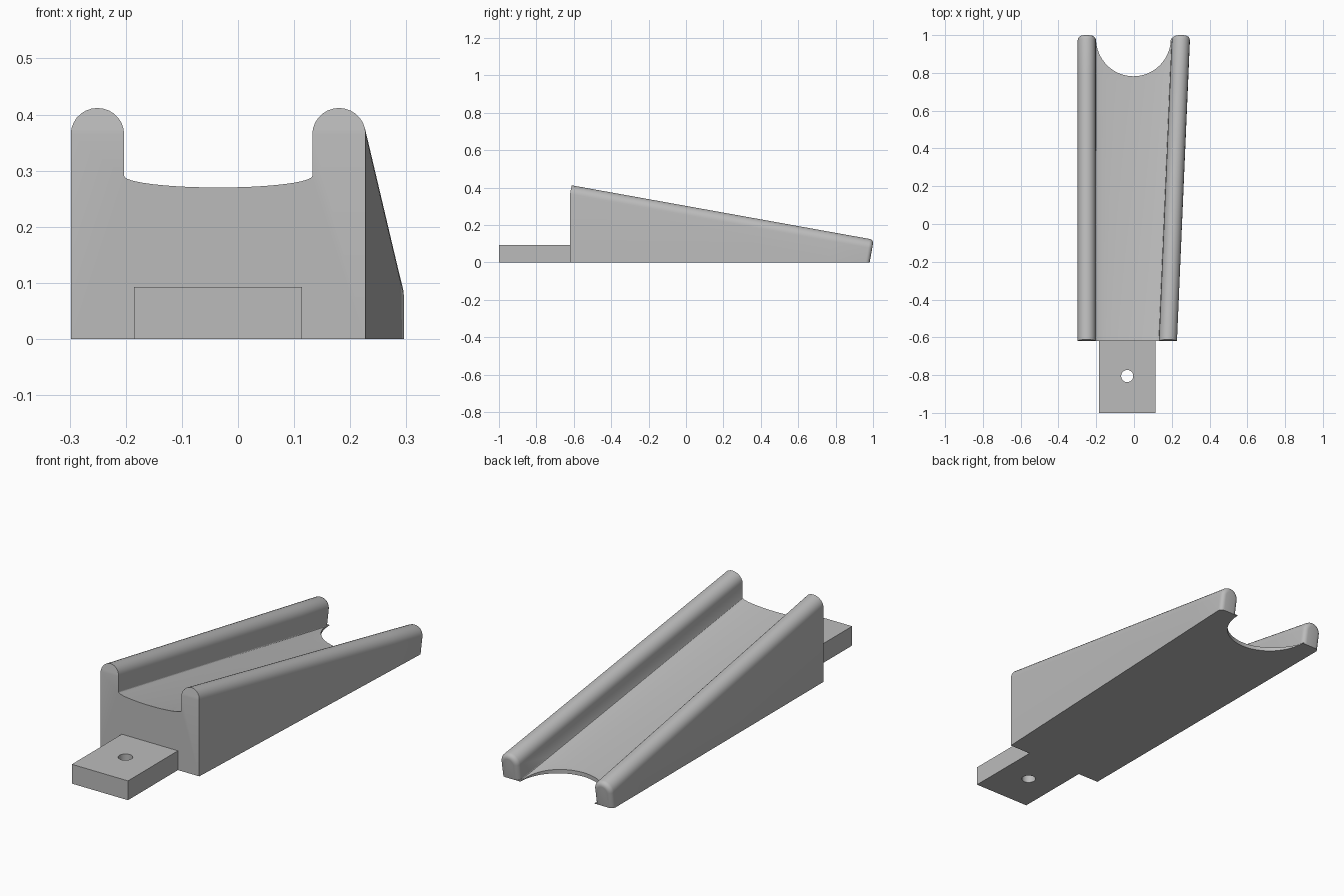
import bpy, bmesh
from math import sin, cos, pi, radians

cube = bpy.data.objects.get("Cube")
if cube:
    bpy.data.objects.remove(cube, do_unlink=True)

grey = bpy.data.materials.new("plain grey")
grey.use_nodes = True
colour = (0.5, 0.5, 0.5, 1)
grey.diffuse_color = colour
grey.node_tree.nodes["Principled BSDF"].inputs["Base Color"].default_value = colour

FRONT, BACK = -0.62, 0.982
SLOPE, RAIL_R, BEVEL = 0.18, 0.0475, 0.022
ARC, FLOOR = 14, 24


def make_object(name, bm):
    bmesh.ops.recalc_face_normals(bm, faces=bm.faces)
    mesh = bpy.data.meshes.new(name)
    bm.to_mesh(mesh)
    bm.free()
    mesh.materials.append(grey)
    obj = bpy.data.objects.new(name, mesh)
    bpy.context.collection.objects.link(obj)
    return obj


def cut_round(obj, centre, rx, ry):
    """Cut a vertical elliptical hole right through an object."""
    bm = bmesh.new()
    bmesh.ops.create_cone(bm, cap_ends=True, segments=64, radius1=1, radius2=1, depth=1)
    bmesh.ops.scale(bm, vec=(rx, ry, 1), verts=bm.verts)
    bmesh.ops.translate(bm, vec=(*centre, 0), verts=bm.verts)
    cutter = make_object("cutter", bm)
    cutter.hide_render = True
    mod = obj.modifiers.new("cut", 'BOOLEAN')
    mod.operation, mod.solver, mod.object = 'DIFFERENCE', 'EXACT', cutter
    select(obj)
    bpy.ops.object.modifier_apply(modifier=mod.name)
    bpy.data.objects.remove(cutter, do_unlink=True)


def select(obj):
    bpy.ops.object.select_all(action='DESELECT')
    obj.select_set(True)
    bpy.context.view_layer.objects.active = obj


def section(y0, lean, inset=0.0):
    """One cross-section: base corner, rail, channel floor, rail, base corner."""
    drop = lambda z: (z - SLOPE * (y0 - FRONT)) / (1 + SLOPE * lean)
    shift = 0.069 * (y0 - FRONT) / (BACK - FRONT)
    left, right = -0.2505, 0.18 + shift
    r = RAIL_R - inset
    spring = drop(0.365)

    def place(x, z):
        return (x, y0 + lean * z, z)

    def rail(cx):
        pts = []
        for i in range(ARC + 1):
            a = pi - pi * i / ARC
            x, y, z = place(cx + r * cos(a), spring)
            pts.append((x, y + r * sin(a) * 0.177, z + r * sin(a) * 0.984))
        return pts

    x0, x1 = left + r, right - r
    floor = []
    for i in range(FLOOR + 1):
        a = pi * i / FLOOR
        x = (x0 + x1) / 2 - (x1 - x0) / 2 * cos(a)
        floor.append(place(x, max(0.003, drop(0.291 - 0.021 * sin(a)))))
    return ([place(left - r, 0)] + rail(left) + floor + rail(right)
            + [place(right + r, 0)])


# Sloping body with two rounded rails and a dished channel
bm = bmesh.new()
sections = [section(FRONT, 0), section(0.76, SLOPE)]
for k in range(6):
    a = radians(18 * k)
    sections.append(section(BACK - BEVEL * (1 - sin(a)), SLOPE, BEVEL * (1 - cos(a))))
rings = [[bm.verts.new(p) for p in s] for s in sections]
for a, b in zip(rings, rings[1:]):
    for i in range(len(a)):
        j = (i + 1) % len(a)
        bm.faces.new((a[i], a[j], b[j], b[i]))
first = rings[0]
rail_a = first[1:ARC + 2]
rail_b = first[-ARC - 2:-1]
bm.faces.new(rail_a)
bm.faces.new(rail_b)
bm.faces.new([first[0], rail_a[0]] + first[ARC + 1:-ARC - 1] + [rail_b[-1], first[-1]])
bm.faces.new(rings[-1])
body = make_object("ramp_body", bm)
cut_round(body, (-0.003, 0.982), 0.198, 0.2)

# Flat mounting tab with a screw hole
bm = bmesh.new()
bmesh.ops.create_cube(bm, size=1)
bmesh.ops.scale(bm, vec=(0.299, 0.38, 0.093), verts=bm.verts)
bmesh.ops.translate(bm, vec=(-0.0355, -0.81, 0.0465), verts=bm.verts)
tab = make_object("mounting_tab", bm)
cut_round(tab, (-0.036, -0.805), 0.032, 0.032)

for obj in (body, tab):
    select(obj)
    bpy.ops.object.shade_smooth_by_angle(angle=radians(30))
